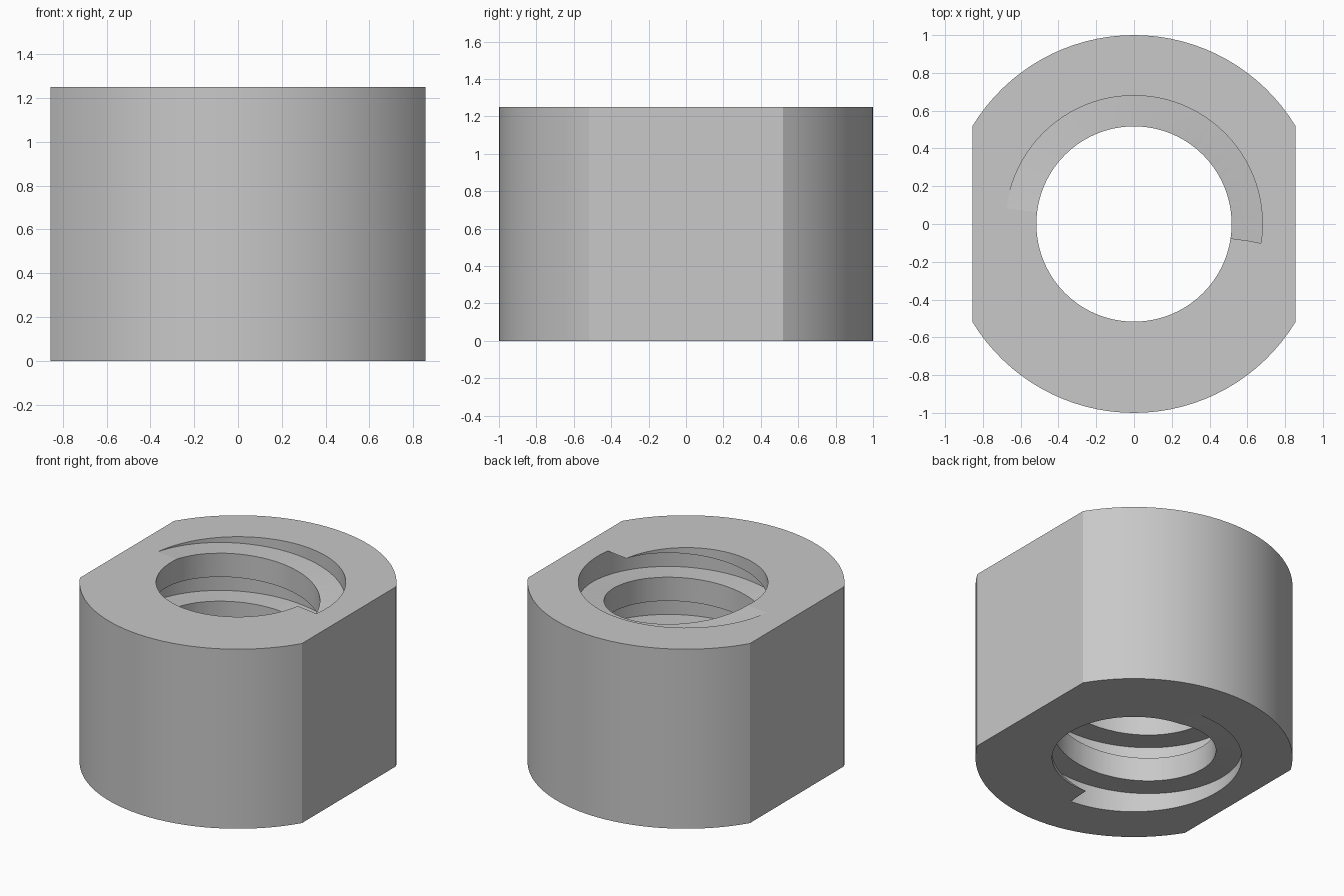
import bpy, bmesh
from math import cos, sin, acos, pi, radians, floor, ceil

HEIGHT = 1.25
FLAT_X = 0.855          # distance of each side flat from the axis
BORE_R = 0.517
GROOVE_R = 0.68
PITCH = 0.334
GROOVE_H = PITCH * 0.505
FLOOR_END = 173.2       # angle where the groove floor runs out at the top
SEGS = 96

cube = bpy.data.objects.get("Cube")
if cube:
    bpy.data.objects.remove(cube, do_unlink=True)

steel = bpy.data.materials.new("plain grey")
colour = (0.58, 0.58, 0.58, 1)
steel.diffuse_color = colour
steel.use_nodes = True
steel.node_tree.nodes["Principled BSDF"].inputs["Base Color"].default_value = colour


def make_object(name, bm):
    bmesh.ops.recalc_face_normals(bm, faces=bm.faces)
    mesh = bpy.data.meshes.new(name)
    bm.to_mesh(mesh)
    bm.free()
    obj = bpy.data.objects.new(name, mesh)
    bpy.context.collection.objects.link(obj)
    mesh.materials.append(steel)
    return obj


def prism(name, points, z0, z1):
    bm = bmesh.new()
    low = [bm.verts.new((x, y, z0)) for x, y in points]
    high = [bm.verts.new((x, y, z1)) for x, y in points]
    bm.faces.new(low)
    bm.faces.new(high)
    n = len(points)
    for i in range(n):
        j = (i + 1) % n
        bm.faces.new((low[i], low[j], high[j], high[i]))
    return make_object(name, bm)


def arc(radius, start, end, steps):
    return [(radius * cos(start + (end - start) * i / steps),
             radius * sin(start + (end - start) * i / steps))
            for i in range(steps + 1)]


def helix_cutter(name):
    # Rectangular section swept up a right-handed helix past both end faces
    bm = bmesh.new()
    step = 2 * pi / SEGS
    top_angle = radians(FLOOR_END)
    turns = HEIGHT / PITCH
    first = floor((top_angle - (turns + 0.8) * 2 * pi) / step)
    last = ceil((top_angle + 0.3 * 2 * pi) / step)
    rings = []
    for i in range(first, last + 1):
        a = i * step
        z = HEIGHT + PITCH * (a - top_angle) / (2 * pi)
        section = ((BORE_R - 0.06, z), (GROOVE_R, z),
                   (GROOVE_R, z + GROOVE_H), (BORE_R - 0.06, z + GROOVE_H))
        rings.append([bm.verts.new((r * cos(a), r * sin(a), h)) for r, h in section])
    for a, b in zip(rings, rings[1:]):
        for k in range(4):
            m = (k + 1) % 4
            bm.faces.new((a[k], a[m], b[m], b[k]))
    bm.faces.new(rings[0])
    bm.faces.new(rings[-1])
    bmesh.ops.triangulate(bm, faces=bm.faces)
    return make_object(name, bm)


# Round body with two side flats
corner = acos(FLAT_X)
back = arc(1, corner, pi - corner, SEGS // 3)
front = [(-x, -y) for x, y in back]
nut = prism("threaded_nut", back + front, 0, HEIGHT)

# Bore and square thread groove
bore = prism("bore_cutter", arc(BORE_R, 0, 2 * pi, SEGS)[:-1], -0.5, HEIGHT + 0.5)
groove = helix_cutter("thread_cutter")

bpy.ops.object.select_all(action="DESELECT")
bpy.context.view_layer.objects.active = nut
nut.select_set(True)
for cutter in (bore, groove):
    cutter.hide_render = True
    mod = nut.modifiers.new(cutter.name, "BOOLEAN")
    mod.operation = "DIFFERENCE"
    mod.solver = "EXACT"
    mod.object = cutter
    bpy.ops.object.modifier_apply(modifier=mod.name)
    bpy.data.objects.remove(cutter, do_unlink=True)

# Smooth walls, crisp thread and rim edges
bpy.ops.object.shade_smooth_by_angle(angle=radians(4.2))
